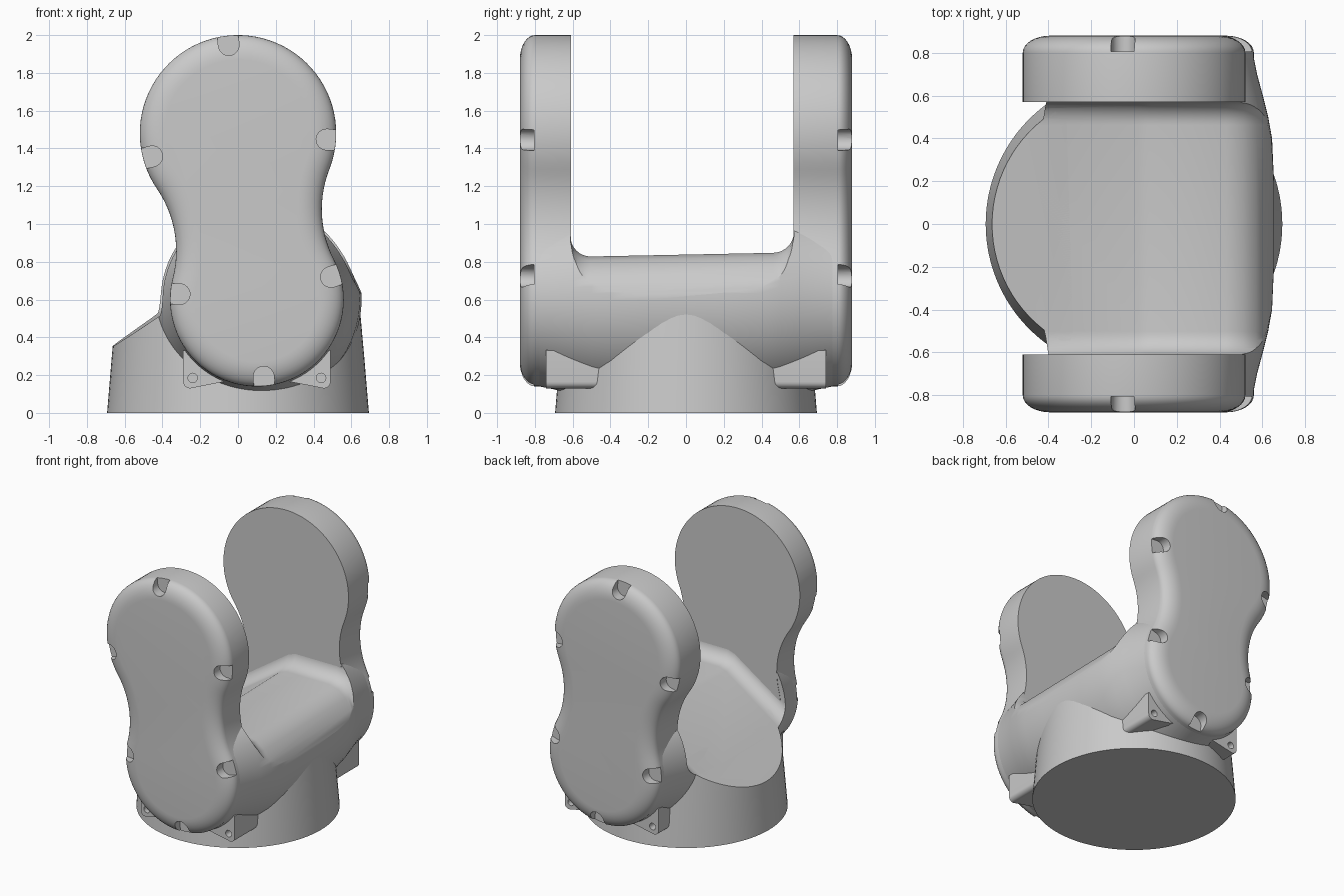
import bpy, bmesh
from math import pi, cos, sin, atan2, hypot, sqrt

cube = bpy.data.objects.get("Cube")
if cube:
    bpy.data.objects.remove(cube, do_unlink=True)

grey = bpy.data.materials.new("casting_grey")
grey.use_nodes = True
colour = (0.59, 0.59, 0.59, 1)
grey.diffuse_color = colour
grey.node_tree.nodes["Principled BSDF"].inputs["Base Color"].default_value = colour

# Yoke arm outline: two circles joined by tangent concave waists
UP, LOW = (0, 1.48), (0.1, 0.6)
R_UP, R_LOW, R_WAIST = 0.52, 0.46, 0.58


def loft(bm, sections):
    """Skin closed sections with equal point counts and cap both ends."""
    rings = [[bm.verts.new(p) for p in s] for s in sections]
    n = len(rings[0])
    for a, b in zip(rings, rings[1:]):
        for i in range(n):
            j = (i + 1) % n
            bm.faces.new((a[i], a[j], b[j], b[i]))
    bm.faces.new(rings[0])
    bm.faces.new(rings[-1])


def make(name, lofts):
    bm = bmesh.new()
    for sections in lofts:
        loft(bm, sections)
    bmesh.ops.recalc_face_normals(bm, faces=bm.faces)
    mesh = bpy.data.meshes.new(name)
    bm.to_mesh(mesh)
    bm.free()
    mesh.materials.append(grey)
    ob = bpy.data.objects.new(name, mesh)
    bpy.context.collection.objects.link(ob)
    return ob


def select(ob):
    bpy.ops.object.select_all(action='DESELECT')
    ob.select_set(True)
    bpy.context.view_layer.objects.active = ob


def cut(ob, cutter):
    cutter.hide_render = True
    mod = ob.modifiers.new("cut", 'BOOLEAN')
    mod.operation = 'DIFFERENCE'
    mod.solver = 'EXACT'
    mod.object = cutter
    select(ob)
    bpy.ops.object.modifier_apply(modifier=mod.name)


def smooth(ob):
    select(ob)
    bpy.ops.object.shade_smooth_by_angle(angle=pi / 6)


def arc(c, r, a0, a1, n):
    return [(c[0] + r * cos(a0 + (a1 - a0) * i / n),
             c[1] + r * sin(a0 + (a1 - a0) * i / n)) for i in range(n + 1)]


def at_y(points, y):
    return [(x, y, z) for x, z in points]


def waist_centre(side):
    dx, dz = LOW[0] - UP[0], LOW[1] - UP[1]
    d = hypot(dx, dz)
    a, b = R_UP + R_WAIST, R_LOW + R_WAIST
    along = (a * a - b * b + d * d) / (2 * d)
    off = side * sqrt(a * a - along * along)
    ux, uz = dx / d, dz / d
    return UP[0] + ux * along - uz * off, UP[1] + uz * along + ux * off


def angle(a, b):
    return atan2(b[1] - a[1], b[0] - a[0])


def arm_outline(inset):
    right, left = waist_centre(1), waist_centre(-1)
    turn = 2 * pi
    up = arc(UP, R_UP - inset, angle(UP, right), angle(UP, left) % turn, 56)
    low = arc(LOW, R_LOW - inset, angle(LOW, left) % turn, angle(LOW, right) + turn, 48)
    lw = arc(left, R_WAIST + inset, angle(left, UP), angle(left, LOW), 14)
    rw = arc(right, R_WAIST + inset, angle(right, LOW) % turn, angle(right, UP) % turn, 14)
    return up + lw[1:-1] + low + rw[1:-1]


def notch(c, r, deg, side):
    """Slot with a round inner end, open at the rim."""
    t = deg * pi / 180
    cx, cz = c[0] + (r - 0.05) * cos(t), c[1] + (r - 0.05) * sin(t)
    pts = arc((cx, cz), 0.055, t + pi / 2, t + 1.5 * pi, 12)
    tail = [(x + 0.2 * cos(t), z + 0.2 * sin(t)) for x, z in (pts[-1], pts[0])]
    return [at_y(pts + tail, side * y) for y in (0.805, 1.0)]


# Yoke arms with rounded outer rims and fastening notches
NOTCHES = [(UP, R_UP, 96), (UP, R_UP, -4), (UP, R_UP, 195),
           (LOW, R_LOW, 176), (LOW, R_LOW, 17), (LOW, R_LOW, -85)]
for name, side, inner in (("front_arm", -1, 0.61), ("back_arm", 1, 0.57)):
    sections = [at_y(arm_outline(0), side * inner)]
    for i in range(9):
        a = i / 8 * pi / 2
        sections.append(at_y(arm_outline(0.13 * (1 - cos(a))),
                             side * (0.8 + 0.08 * sin(a))))
    arm = make(name, [sections])
    cutter = make("notch_cutter", [notch(c, r, d, side) for c, r, d in NOTCHES])
    cut(arm, cutter)
    bpy.data.objects.remove(cutter, do_unlink=True)
    smooth(arm)

# Round turntable base and swollen cross barrel
base = make("base", [[[(x, y, z) for x, y in arc((0, 0), r, 0, 2 * pi, 96)[:-1]]
                      for z, r in ((0, 0.693), (0.3, 0.668), (0.6, 0.641))]])
half = [(0.8, 0.455), (0.7, 0.475), (0.6, 0.502), (0.5, 0.527), (0.4, 0.545), (0.2, 0.554)]
stations = [(-y, r) for y, r in half] + [(y, r) for y, r in reversed(half)]
barrel = make("cross_barrel", [[at_y(arc(LOW, r, 0, 2 * pi, 96)[:-1], y)
                                for y, r in stations]])

# Saddle between the arms: sloped on one side, level on the other, filleted ends
floor = [(-0.9, 0.184), (0.02, 0.81), (0.08, 0.83), (0.43, 0.83), (0.51, 0.81),
         (0.57, 0.76), (0.62, 0.69), (0.665, 0.6), (0.9, 0.6)]
FILLET, Y0, Y1 = 0.11, -0.612, 0.572
steps = [(FILLET * (1 - cos(i * pi / 16)), FILLET * (1 - sin(i * pi / 16)))
         for i in range(9)]
slices = [(Y0 + s, lift) for s, lift in steps]
slices += [(Y1 - s, lift) for s, lift in reversed(steps)]
saddle = make("saddle_cutter", [[
    [(x, y, z + lift + 0.02 * (y + 0.4)) for x, z in floor]
    + [(0.9, y, 1.6), (-0.9, y, 1.6)] for y, lift in slices]])
for ob in (base, barrel):
    cut(ob, saddle)
    smooth(ob)
bpy.data.objects.remove(saddle, do_unlink=True)

# Mounting lugs with screw holes, mirrored about the barrel axis
for end, sy in (("front", -1), ("back", 1)):
    for hand, sx in (("left", 1), ("right", -1)):
        corner = arc((0.355, 0.165), 0.035, 0, -0.55 * pi, 6)
        shape = [(0.39, 0.33)] + corner + [(0.15, 0.17), (0.15, 0.4)]
        shape = [(LOW[0] + sx * x, z) for x, z in shape]
        lug = make(end + "_" + hand + "_lug",
                   [[at_y(shape, sy * y) for y in (0.74, 0.45)]])
        ring = arc((LOW[0] + sx * 0.34, 0.185), 0.025, 0, 2 * pi, 20)[:-1]
        hole = make("hole_cutter", [[at_y(ring, sy * y) for y in (0.68, 0.8)]])
        cut(lug, hole)
        bpy.data.objects.remove(hole, do_unlink=True)
        smooth(lug)
